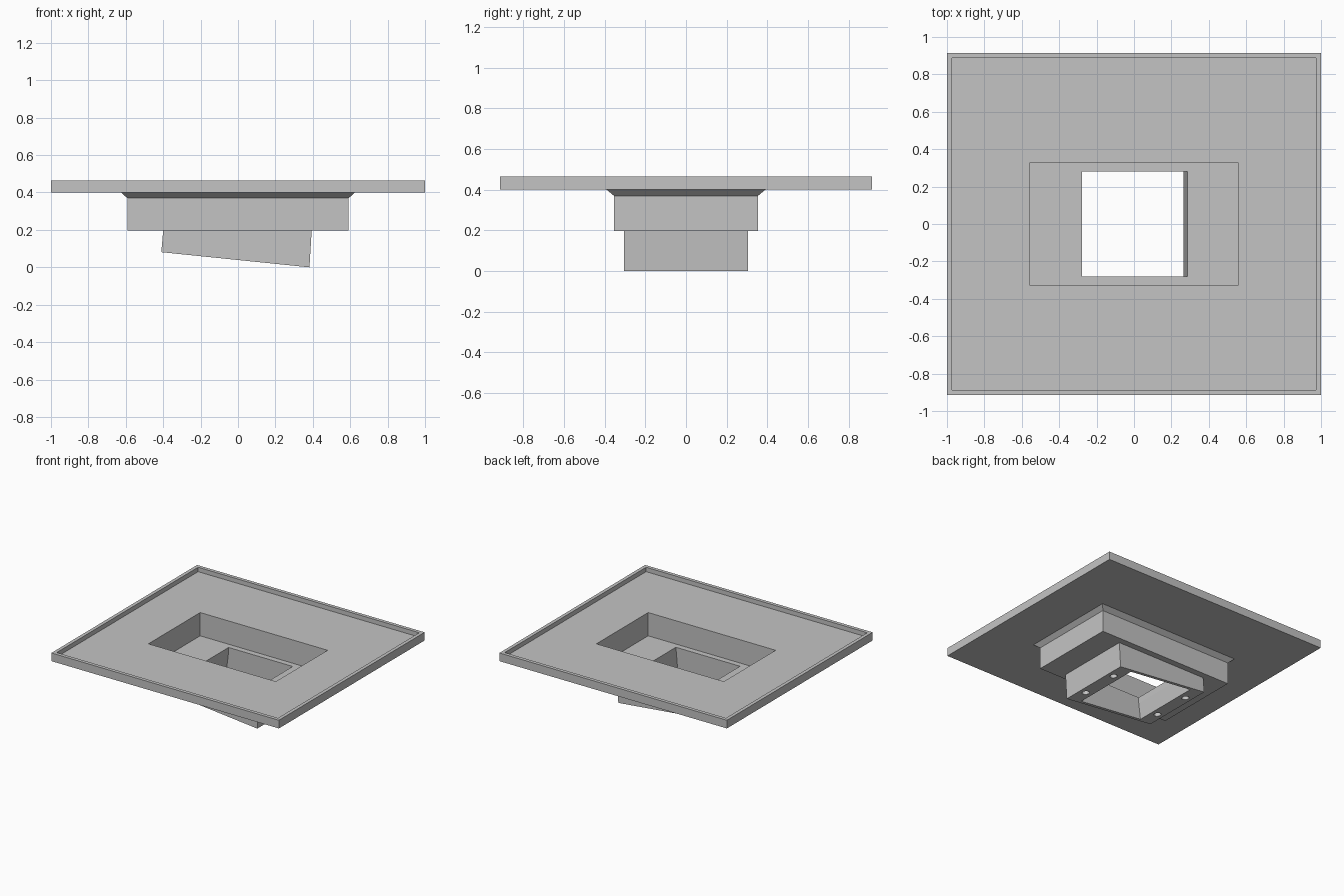
import bpy, bmesh, math
from mathutils import Matrix

cube = bpy.data.objects.get("Cube")
if cube:
    bpy.data.objects.remove(cube, do_unlink=True)

GREY = (0.55, 0.55, 0.55, 1)
mat = bpy.data.materials.new("light_grey")
mat.use_nodes = True
mat.diffuse_color = GREY
mat.node_tree.nodes["Principled BSDF"].inputs["Base Color"].default_value = GREY

TILT = 0.102  # slope of the duct, about 5.8 degrees


def make_object(name, bm):
    bmesh.ops.recalc_face_normals(bm, faces=bm.faces)
    mesh = bpy.data.meshes.new(name)
    bm.to_mesh(mesh)
    bm.free()
    mesh.materials.append(mat)
    obj = bpy.data.objects.new(name, mesh)
    bpy.context.collection.objects.link(obj)
    return obj


def rect(hx, hy, z, cx=0, slope=0):
    """Corners of a rectangle, optionally sloping down towards +x."""
    return [(cx + sx * hx, sy * hy, z - slope * (cx + sx * hx))
            for sx, sy in ((-1, -1), (1, -1), (1, 1), (-1, 1))]


def ring_loft(name, loops):
    """Join rectangular loops in order and close back to the first."""
    bm = bmesh.new()
    rings = [[bm.verts.new(p) for p in loop] for loop in loops]
    for a, b in zip(rings, rings[1:] + rings[:1]):
        for i in range(4):
            j = (i + 1) % 4
            bm.faces.new((a[i], a[j], b[j], b[i]))
    return make_object(name, bm)


# Tray: rimmed plate, chamfered collar and sunken pocket with an opening
opening = rect(0.28, 0.28, 0.197, 0)
ring_loft("rimmed_tray", [
    rect(0.282, 0.28, 0.245, 0.003),
    rect(0.56, 0.325, 0.245),
    rect(0.56, 0.325, 0.43),
    rect(0.972, 0.887, 0.43),
    rect(0.972, 0.887, 0.465),
    rect(1.0, 0.915, 0.465),
    rect(1.0, 0.915, 0.40),
    rect(0.625, 0.39, 0.40),
    rect(0.592, 0.354, 0.37),
    rect(0.592, 0.354, 0.197),
    opening,
])

# Tilted duct below the tray
duct = ring_loft("tilted_duct", [
    opening,
    rect(0.397, 0.304, 0.197, -0.003),
    rect(0.396, 0.304, 0.039, -0.014, TILT),
    rect(0.28, 0.28, 0.039, -0.016, TILT),
])

# Blind screw holes in the underside of the duct
bm = bmesh.new()
for sx in (-1, 1):
    for sy in (-1, 1):
        x = sx * 0.34 - 0.014
        place = (Matrix.Translation((x, sy * 0.157, 0.039 - TILT * x))
                 @ Matrix.Rotation(math.atan(TILT), 4, 'Y'))
        bmesh.ops.create_cone(bm, cap_ends=True, segments=24, radius1=0.027,
                              radius2=0.027, depth=0.16, matrix=place)
cutter = make_object("screw_hole_cutter", bm)
cutter.hide_render = True
cutter.hide_viewport = True

cut = duct.modifiers.new("screw_holes", 'BOOLEAN')
cut.operation = 'DIFFERENCE'
cut.solver = 'EXACT'
cut.object = cutter
